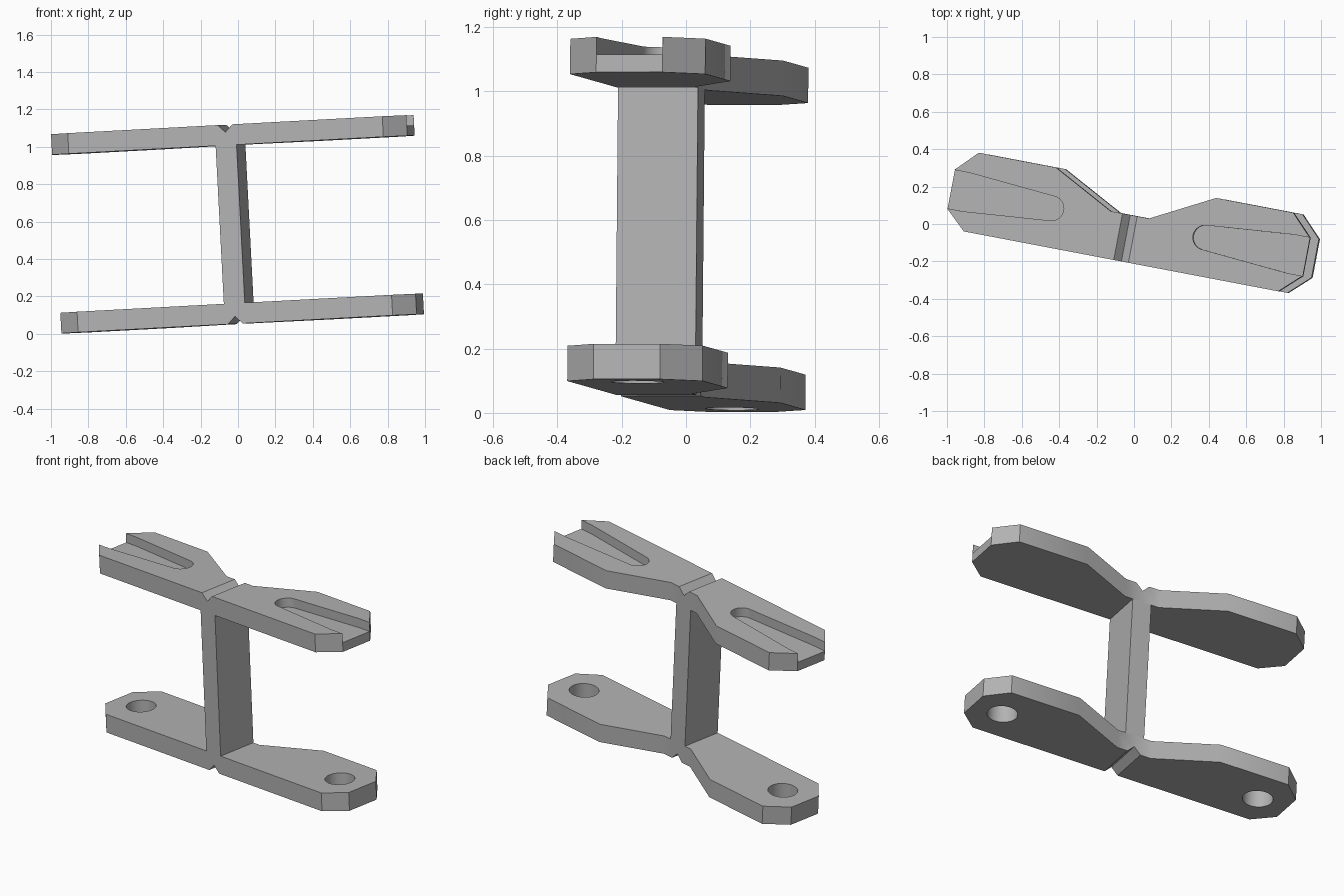
import bpy, bmesh, math
from mathutils import Vector, Matrix

cube = bpy.data.objects.get("Cube")
if cube:
    bpy.data.objects.remove(cube, do_unlink=True)

THICK, HEIGHT = 0.11, 1.066
FRONT, WAIST, BACK = -0.209, 0.044, 0.219

grey = bpy.data.materials.new("plain grey")
grey.use_nodes = True
grey.diffuse_color = (0.45, 0.45, 0.45, 1)
grey.node_tree.nodes["Principled BSDF"].inputs["Base Color"].default_value = (0.45, 0.45, 0.45, 1)

# The whole beam leans slightly: local x runs along the flanges, local z up the web
up = Vector((-0.052, 0.009, 1)).normalized()
along = Vector((0.982, -0.187, 0.054))
along = (along - up * along.dot(up)).normalized()
across = up.cross(along)
lean = Matrix((along, across, up)).transposed().to_4x4()
lean.translation = (0.025, -0.004, 0.054)


def prism(name, outline, start, depth):
    """Extrude a flat outline (list of 3D points) along the vector depth."""
    bm = bmesh.new()
    face = bm.faces.new([bm.verts.new(Vector(p) + Vector(start)) for p in outline])
    moved = bmesh.ops.extrude_face_region(bm, geom=[face])["geom"]
    bmesh.ops.translate(bm, vec=depth, verts=[g for g in moved if isinstance(g, bmesh.types.BMVert)])
    bmesh.ops.recalc_face_normals(bm, faces=bm.faces)
    mesh = bpy.data.meshes.new(name)
    bm.to_mesh(mesh)
    bm.free()
    obj = bpy.data.objects.new(name, mesh)
    bpy.context.collection.objects.link(obj)
    mesh.materials.append(grey)
    obj.matrix_world = lean
    return obj


def activate(obj):
    bpy.ops.object.select_all(action="DESELECT")
    obj.select_set(True)
    bpy.context.view_layer.objects.active = obj


def cut(obj, cutter):
    activate(obj)
    mod = obj.modifiers.new("cut", "BOOLEAN")
    mod.operation, mod.solver, mod.object = "DIFFERENCE", "EXACT", cutter
    bpy.context.view_layer.update()
    bpy.ops.object.modifier_apply(modifier=mod.name)
    bpy.data.objects.remove(cutter, do_unlink=True)


def flange(name, z):
    half = [(0.104, WAIST), (0.437, BACK), (0.857, BACK), (0.968, 0.105),
            (0.968, -0.105), (0.857, FRONT)]
    outline = half + [(-x, y) for x, y in reversed(half)]
    return prism(name, [(x, y, 0) for x, y in outline], (0, 0, z), (0, 0, THICK))


def notch(z, direction):
    """V groove across the middle of a flange."""
    w = 0.04
    shape = [(-2 * w, 0, direction * w), (0, 0, -direction * w), (2 * w, 0, direction * w)]
    return prism("notch_cutter", shape, (0, -0.5, z), (0, 1, 0))


def arc(cx, r, a0, a1, n):
    return [(cx + r * math.cos(a0 + (a1 - a0) * i / n), r * math.sin(a0 + (a1 - a0) * i / n))
            for i in range(n + 1)]


# Flanges, each grooved on its outer face
lower = flange("lower_flange", 0)
upper = flange("upper_flange", HEIGHT - THICK)
cut(lower, notch(0, -1))
cut(upper, notch(HEIGHT, 1))

for side in (-1, 1):
    # Round bolt holes through the lower flange
    ring = arc(side * 0.79, 0.083, 0, math.tau, 48)[:-1]
    cut(lower, prism("hole_cutter", [(x, y, 0) for x, y in ring], (0, 0, -0.1), (0, 0, 0.3)))
    # Flared, open-ended slots sunk into the upper flange
    slot = [(1.1, 0.1045), (0.885, 0.1045)]
    slot += arc(0.419, 0.066, math.pi / 2, math.pi * 1.5, 20)
    slot += [(0.885, -0.1045), (1.1, -0.1045)]
    cut(upper, prism("slot_cutter", [(side * x, y, 0) for x, y in slot],
                     (0, 0, HEIGHT - 0.055), (0, 0, 0.2)))

# Upright web joining the flanges
web = prism("web", [(x, y, 0) for x, y in ((-0.057, FRONT), (0.057, FRONT), (0.057, WAIST), (-0.057, WAIST))],
            (0, 0, THICK), (0, 0, HEIGHT - 2 * THICK))

for obj in (lower, upper, web):
    activate(obj)
    bpy.ops.object.shade_smooth_by_angle(angle=math.radians(30))
